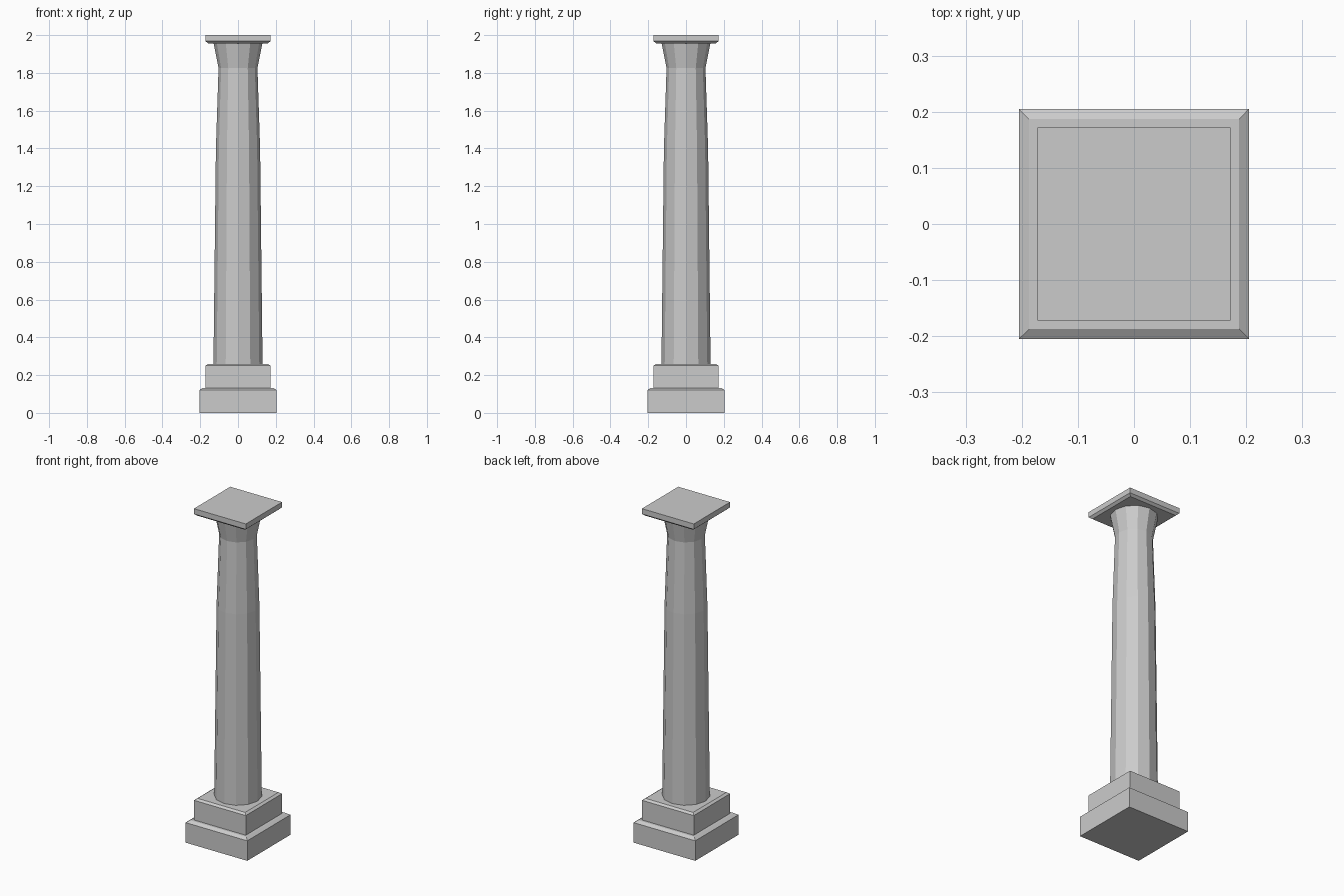
import bpy, bmesh
from math import sin, cos, pi

if "Cube" in bpy.data.objects:
    bpy.data.objects.remove(bpy.data.objects["Cube"])


def loft(name, profile, sides, start=0.0, scale=1.0):
    """Closed solid from (radius, z) rings with flat facets."""
    bm = bmesh.new()
    rings = []
    for r, z in profile:
        rings.append([bm.verts.new((r * scale * cos(start + 2 * pi * i / sides),
                                    r * scale * sin(start + 2 * pi * i / sides), z))
                      for i in range(sides)])
    for a, b in zip(rings, rings[1:]):
        for i in range(sides):
            j = (i + 1) % sides
            bm.faces.new((a[i], a[j], b[j], b[i]))
    bm.faces.new(rings[0][::-1])
    bm.faces.new(rings[-1])
    mesh = bpy.data.meshes.new(name)
    bm.to_mesh(mesh)
    bm.free()
    obj = bpy.data.objects.new(name, mesh)
    bpy.context.collection.objects.link(obj)
    return obj


def square_block(name, profile):
    """Square block; profile gives half widths."""
    return loft(name, profile, 4, pi / 4, 2 ** 0.5)


# Stepped plinth with chamfered upper edges
square_block("lower_plinth", [(0.205, 0), (0.205, 0.12), (0.187, 0.132)])
square_block("upper_plinth", [(0.172, 0.132), (0.172, 0.25), (0.158, 0.26)])

# Twelve-sided tapering shaft with flared neck
loft("shaft", [(0.13, 0.26), (0.117, 1.4), (0.103, 1.825), (0.129, 1.956)], 12)

# Square cap slab with chamfered underside
square_block("capital_slab", [(0.158, 1.956), (0.172, 1.968), (0.172, 2.0)])
